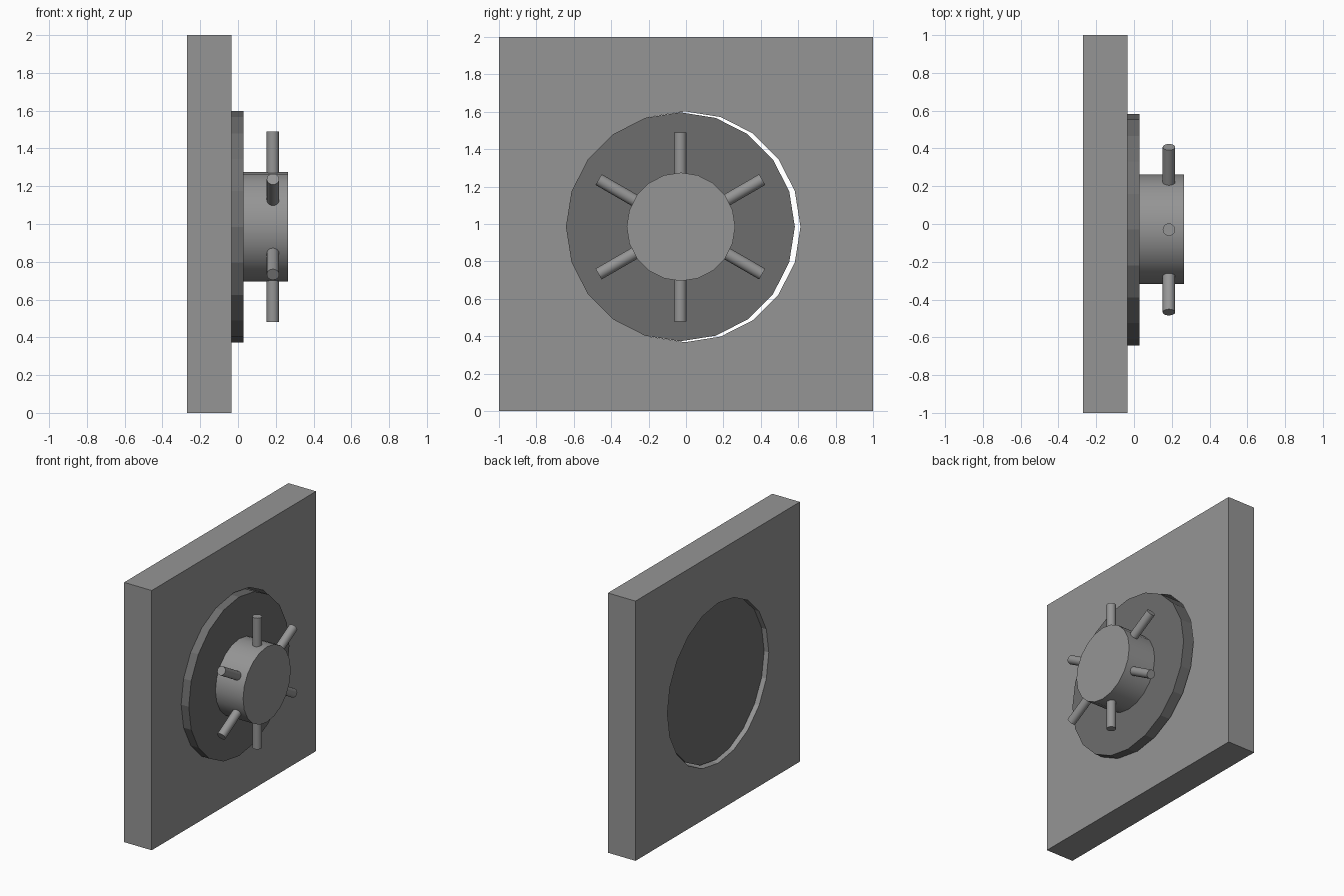
import bpy, bmesh, math
from mathutils import Vector, Matrix

if "Cube" in bpy.data.objects:
    bpy.data.objects.remove(bpy.data.objects["Cube"])

def material(name, value):
    m = bpy.data.materials.new(name)
    m.diffuse_color = (value, value, value, 1)
    m.use_nodes = True
    m.node_tree.nodes["Principled BSDF"].inputs["Base Color"].default_value = m.diffuse_color
    return m

grey = material("mid grey", 0.3)
dark = material("dark grey", 0.155)
CZ = 0.985          # height of the door centre
CY = -0.03          # sideways position of the door centre

def finish(bm, name, mat):
    bmesh.ops.recalc_face_normals(bm, faces=bm.faces)
    me = bpy.data.meshes.new(name)
    bm.to_mesh(me)
    bm.free()
    me.materials.append(mat)
    ob = bpy.data.objects.new(name, me)
    bpy.context.collection.objects.link(ob)
    return ob

def circle(cy, r, n=20):
    return [(cy + r * math.cos(2 * math.pi * i / n),
             CZ + r * math.sin(2 * math.pi * i / n)) for i in range(n)]

def extrude_x(name, loops, x0, x1, mat):
    """Fill outlines in the YZ plane (inner ones become holes), extrude along X."""
    bm = bmesh.new()
    edges = []
    for pts in loops:
        vs = [bm.verts.new((x0, y, z)) for y, z in pts]
        edges += [bm.edges.new((vs[i - 1], vs[i])) for i in range(len(vs))]
    bmesh.ops.triangle_fill(bm, edges=edges, use_beauty=True, normal=(1, 0, 0))
    ext = bmesh.ops.extrude_face_region(bm, geom=bm.faces[:], use_keep_orig=True)
    moved = [g for g in ext["geom"] if isinstance(g, bmesh.types.BMVert)]
    bmesh.ops.translate(bm, verts=moved, vec=(x1 - x0, 0, 0))
    return finish(bm, name, mat)

def smooth(ob):
    bpy.ops.object.select_all(action='DESELECT')
    ob.select_set(True)
    bpy.context.view_layer.objects.active = ob
    bpy.ops.object.shade_smooth_by_angle(angle=math.radians(35))

# Wall slab with a round opening
square = [(-1, 0), (1, 0), (1, 2), (-1, 2)]
extrude_x("wall", [square, circle(-0.005, 0.617)], -0.27, -0.035, grey)

# Round door, slightly off centre in the opening
extrude_x("round_door", [circle(CY, 0.612)], -0.23, 0.03, dark)

# Handle hub
smooth(extrude_x("hub", [circle(CY + 0.003, 0.29)], 0.02, 0.265, grey))

# Six handle spokes around the hub
for i in range(6):
    a = math.radians(30 + 60 * i)
    d = Vector((0, math.cos(a), math.sin(a)))
    bm = bmesh.new()
    rot = d.to_track_quat('Z', 'X').to_matrix().to_4x4()
    mat = Matrix.Translation(Vector((0.185, CY, CZ)) + d * 0.3775) @ rot
    bmesh.ops.create_cone(bm, cap_ends=True, segments=20, radius1=0.033,
                          radius2=0.033, depth=0.255, matrix=mat)
    smooth(finish(bm, f"spoke_{i + 1}", grey))
